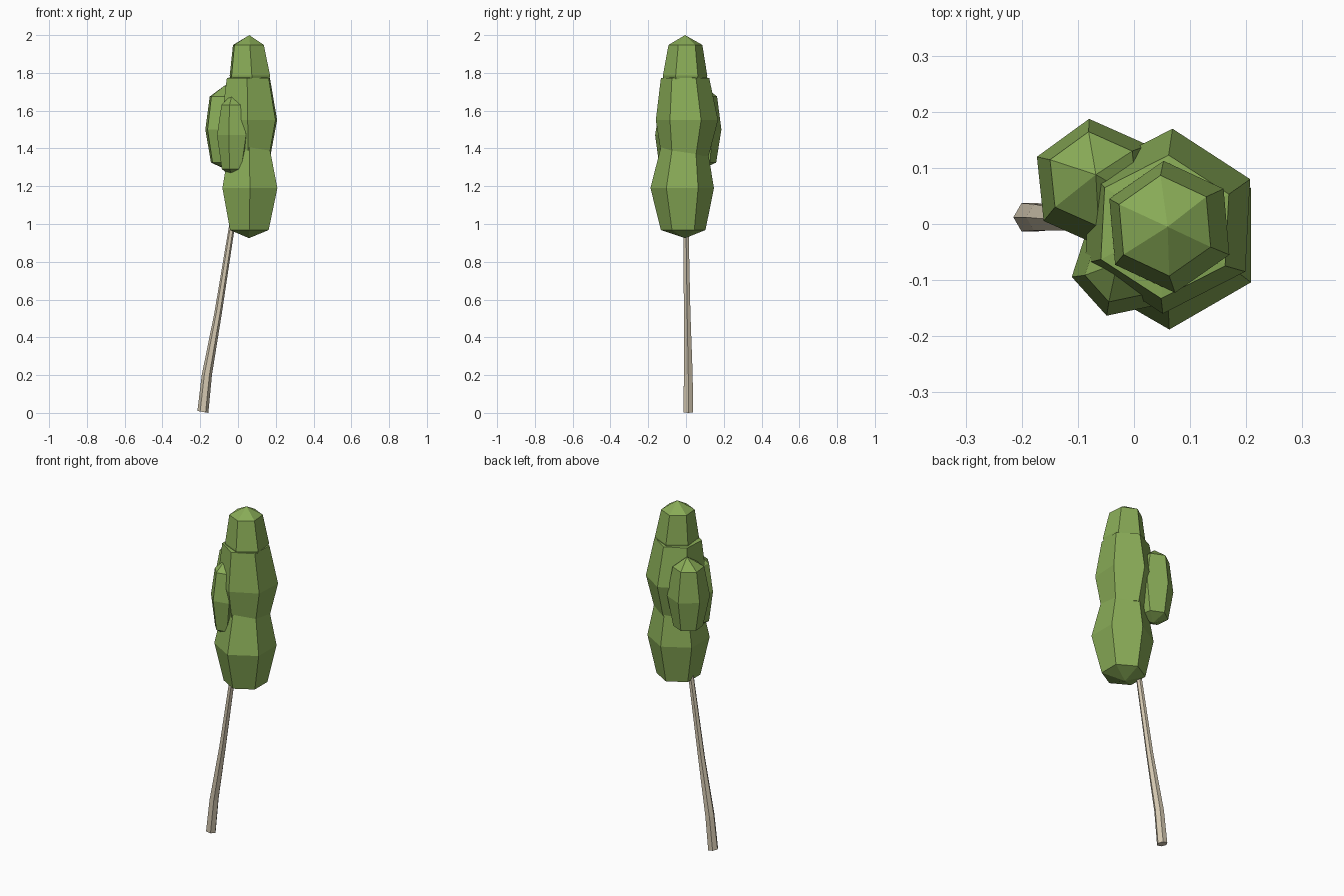
import bpy, bmesh
from math import sin, cos, pi, radians
from mathutils import Vector

cube = bpy.data.objects.get("Cube")
if cube:
    bpy.data.objects.remove(cube)


def make_material(name, rgb):
    mat = bpy.data.materials.new(name)
    mat.use_nodes = True
    mat.diffuse_color = (*rgb, 1)
    bsdf = mat.node_tree.nodes["Principled BSDF"]
    bsdf.inputs["Base Color"].default_value = (*rgb, 1)
    bsdf.inputs["Roughness"].default_value = 0.9
    return mat


leaf = make_material("leaf green", (0.25, 0.41, 0.095))
bark = make_material("pale bark", (0.66, 0.58, 0.44))


def loft(name, rings, mat, turn=0, bottom=None, top=None):
    """Six-sided skin through rings (x, y, z, radius), closed by poles or caps."""
    bm = bmesh.new()
    loops = []
    for x, y, z, r in rings:
        angles = [radians(turn) + i * pi / 3 for i in range(6)]
        loops.append([bm.verts.new((x + r * cos(a), y + r * sin(a), z)) for a in angles])
    for low, high in zip(loops, loops[1:]):
        for i in range(6):
            j = (i + 1) % 6
            bm.faces.new((low[i], low[j], high[j], high[i]))
    for loop, pole in ((loops[0], bottom), (loops[-1], top)):
        if pole:
            tip = bm.verts.new(pole)
            for i in range(6):
                bm.faces.new((loop[i], loop[(i + 1) % 6], tip))
        else:
            bm.faces.new(loop)
    bmesh.ops.recalc_face_normals(bm, faces=bm.faces)
    mesh = bpy.data.meshes.new(name)
    bm.to_mesh(mesh)
    bm.free()
    mesh.materials.append(mat)
    obj = bpy.data.objects.new(name, mesh)
    bpy.context.collection.objects.link(obj)
    return obj


# Leaning trunk, running up inside the crown
loft("trunk", [(-0.186, 0.012, 0.005, 0.029), (-0.165, 0.012, 0.2, 0.027),
               (-0.105, 0.006, 0.53, 0.02), (-0.035, 0, 0.97, 0.016),
               (0.04, 0, 1.4, 0.012)], bark, turn=0)
# Level the foot across the lean
for v in bpy.data.objects["trunk"].data.vertices:
    if v.co.z < 0.1:
        v.co.z -= (v.co.x + 0.186) * 0.17

# Main column of foliage
loft("lower_foliage", [(0.06, -0.015, 0.968, 0.118), (0.063, -0.02, 1.19, 0.168),
                       (0.06, -0.01, 1.42, 0.12)], leaf, 30,
     (0.058, -0.005, 0.925), (0.06, 0, 1.47))
loft("middle_foliage", [(0.06, -0.005, 1.36, 0.125), (0.06, 0.005, 1.55, 0.165),
                        (0.055, -0.005, 1.773, 0.128)], leaf, 27,
     (0.06, 0, 1.31), (0.06, 0, 1.79))
loft("top_foliage", [(0.06, -0.005, 1.66, 0.09), (0.063, -0.005, 1.785, 0.118),
                     (0.055, -0.003, 1.948, 0.09)], leaf, 35,
     (0.06, 0, 1.62), (0.06, -0.005, 2.0))

# Two side clumps
loft("back_side_foliage", [(-0.07, 0.08, 1.325, 0.08), (-0.068, 0.073, 1.5, 0.115),
                           (-0.072, 0.08, 1.675, 0.085)], leaf, 36,
     (-0.065, 0.08, 1.29), (-0.068, 0.088, 1.735))
loft("front_side_foliage", [(-0.025, -0.08, 1.29, 0.062), (-0.02, -0.075, 1.47, 0.093),
                            (-0.025, -0.078, 1.63, 0.064)], leaf, 12,
     (-0.03, -0.08, 1.25), (-0.03, -0.07, 1.69))
